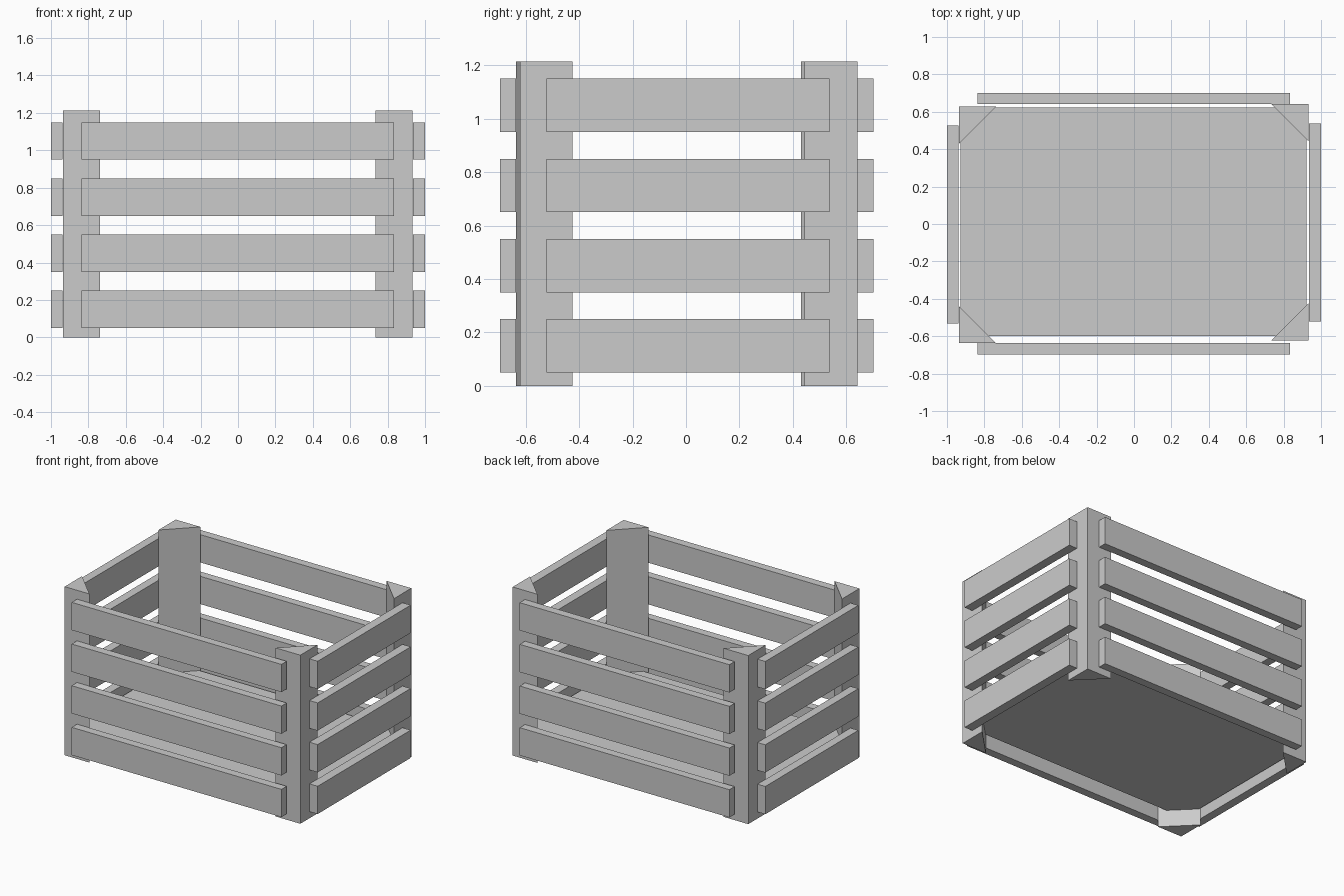
import bpy
import bmesh

# Remove the default cube
cube = bpy.data.objects.get("Cube")
if cube:
    bpy.data.objects.remove(cube, do_unlink=True)

# Single plain grey material
GREY = (0.6, 0.6, 0.6, 1.0)
mat = bpy.data.materials.new("light_grey")
mat.use_nodes = True
mat.diffuse_color = GREY
mat.node_tree.nodes["Principled BSDF"].inputs["Base Color"].default_value = GREY


def prism(name, outline, z0, z1):
    """Extrude a flat outline from z0 up to z1."""
    bm = bmesh.new()
    base = bm.faces.new([bm.verts.new((x, y, z0)) for x, y in outline])
    top = bmesh.ops.extrude_face_region(bm, geom=[base], use_keep_orig=True)
    verts = [g for g in top["geom"] if isinstance(g, bmesh.types.BMVert)]
    bmesh.ops.translate(bm, verts=verts, vec=(0, 0, z1 - z0))
    bmesh.ops.recalc_face_normals(bm, faces=bm.faces)
    mesh = bpy.data.meshes.new(name)
    bm.to_mesh(mesh)
    bm.free()
    mesh.materials.append(mat)
    obj = bpy.data.objects.new(name, mesh)
    bpy.context.collection.objects.link(obj)
    return obj


def board(name, x0, x1, y0, y1, z0, z1):
    return prism(name, [(x0, y0), (x1, y0), (x1, y1), (x0, y1)], z0, z1)


# Triangular corner posts, right angle facing outward
POST_HEIGHT, POST_LEG = 1.214, 0.197
corners = {
    "front_right_post": (-0.935, -0.637),
    "back_right_post": (-0.935, 0.627),
    "front_left_post": (0.932, -0.622),
    "back_left_post": (0.932, 0.641),
}
for name, (x, y) in corners.items():
    dx = -POST_LEG if x > 0 else POST_LEG
    dy = -POST_LEG if y > 0 else POST_LEG
    prism(name, [(x, y), (x + dx, y), (x, y + dy)], 0, POST_HEIGHT)

# Four rows of slats around the outside
sides = {
    "front_slat": (-0.837, 0.834, -0.697, -0.637),
    "back_slat": (-0.837, 0.834, 0.641, 0.701),
    "right_slat": (-1.0, -0.938, -0.533, 0.526),
    "left_slat": (0.935, 1.0, -0.522, 0.537),
}
for name, (x0, x1, y0, y1) in sides.items():
    for row in range(4):
        z = 0.05 + 0.3 * row
        board(f"{name}_{row + 1}", x0, x1, y0, y1, z, z + 0.2)

# Floor panel
board("floor_panel", -0.928, 0.922, -0.598, 0.622, 0.12, 0.18)
